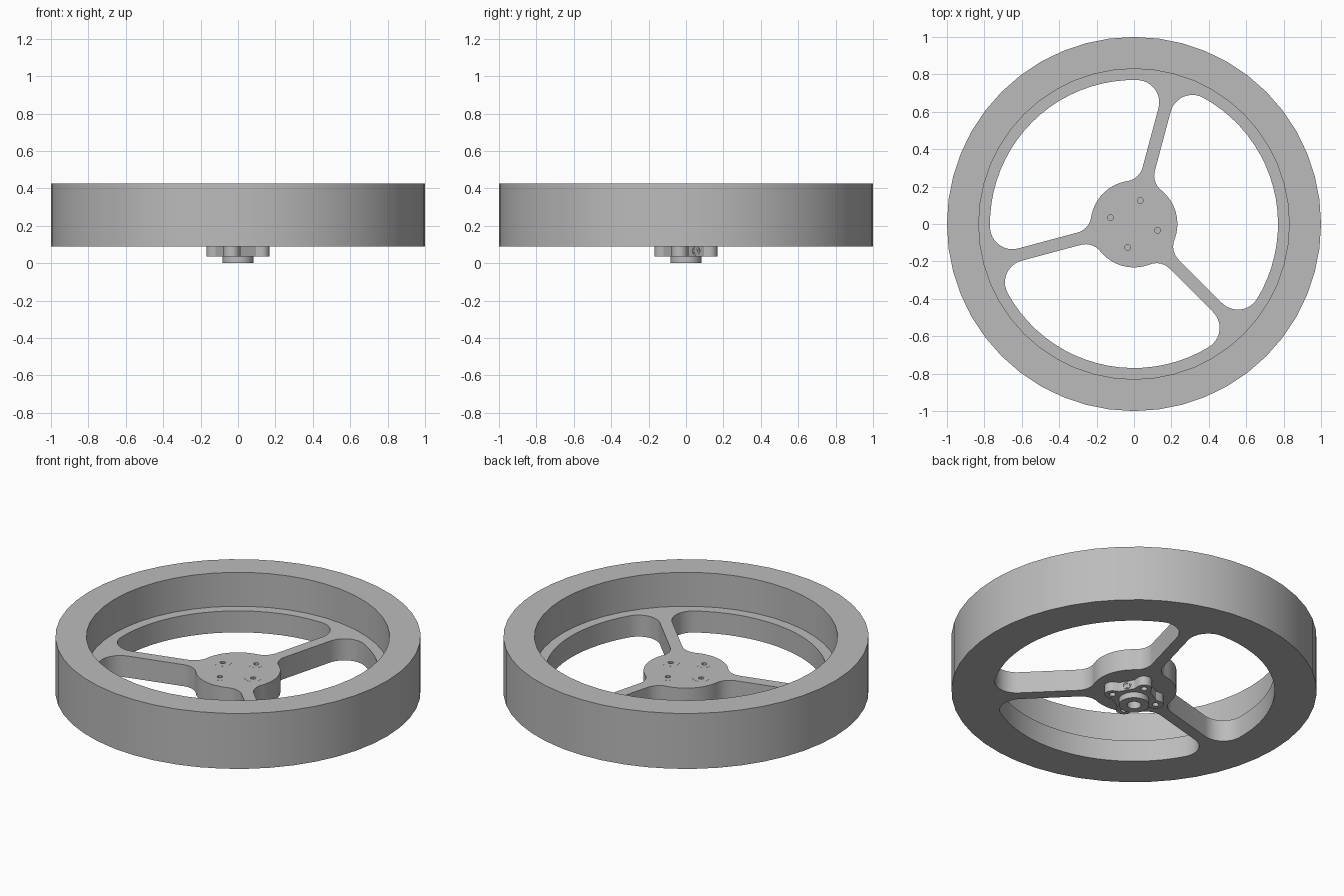
import bpy, bmesh
from math import sin, cos, asin, radians, pi
from mathutils import Matrix

if "Cube" in bpy.data.objects:
    bpy.data.objects.remove(bpy.data.objects["Cube"])

GREY = (0.5, 0.5, 0.5, 1)
metal = bpy.data.materials.new("grey metal")
metal.use_nodes = True
metal.diffuse_color = GREY
metal.node_tree.nodes["Principled BSDF"].inputs["Base Color"].default_value = GREY

SPOKE_ANGLE = radians(75)
RIM_BOTTOM, RIM_TOP, WEB_TOP = 0.09, 0.425, 0.22


def arc(cx, cy, r, a0, a1, n):
    """Points along an arc, angles in radians."""
    return [(cx + r * cos(a0 + (a1 - a0) * i / n),
             cy + r * sin(a0 + (a1 - a0) * i / n)) for i in range(n + 1)]


def circle(r, n=48, x=0, y=0):
    return arc(x, y, r, 0, 2 * pi, n)[:-1]


def rotate(pts, a):
    return [(x * cos(a) - y * sin(a), x * sin(a) + y * cos(a)) for x, y in pts]


def prism(name, loops, z0, z1, matrix=None):
    """Extrude an outline with holes from z0 to z1."""
    curve = bpy.data.curves.new(name, 'CURVE')
    curve.dimensions = '2D'
    curve.fill_mode = 'BOTH'
    curve.extrude = (z1 - z0) / 2
    for loop in loops:
        spline = curve.splines.new('POLY')
        spline.points.add(len(loop) - 1)
        for p, (x, y) in zip(spline.points, loop):
            p.co = (x, y, 0, 1)
        spline.use_cyclic_u = True
    temp = bpy.data.objects.new(name + " outline", curve)
    bpy.context.collection.objects.link(temp)
    graph = bpy.context.evaluated_depsgraph_get()
    mesh = bpy.data.meshes.new_from_object(temp.evaluated_get(graph))
    bpy.data.objects.remove(temp)
    bm = bmesh.new()
    bm.from_mesh(mesh)
    bmesh.ops.remove_doubles(bm, verts=bm.verts, dist=1e-5)
    bmesh.ops.translate(bm, verts=bm.verts, vec=(0, 0, (z0 + z1) / 2))
    if matrix:
        bmesh.ops.transform(bm, matrix=matrix, verts=bm.verts)
    bmesh.ops.recalc_face_normals(bm, faces=bm.faces)
    bm.to_mesh(mesh)
    bm.free()
    mesh.materials.clear()
    mesh.materials.append(metal)
    obj = bpy.data.objects.new(name, mesh)
    bpy.context.collection.objects.link(obj)
    bpy.ops.object.select_all(action='DESELECT')
    obj.select_set(True)
    bpy.context.view_layer.objects.active = obj
    bpy.ops.object.shade_smooth_by_angle(angle=radians(30))
    return obj


def window():
    """Opening between two spokes, with the first spoke along +x."""
    half, hub_r, rim_r, inner, outer = 0.034, 0.232, 0.77, 0.1, 0.12
    a = asin((half + inner) / (hub_r + inner))
    b = asin((half + outer) / (rim_r - outer))
    mid = pi / 3
    side = arc(0, 0, hub_r, mid, a, 8)
    side += arc((hub_r + inner) * cos(a), half + inner, inner,
                pi + a, 1.5 * pi, 8)[1:]
    side += arc((rim_r - outer) * cos(b), half + outer, outer,
                1.5 * pi, 2 * pi + b, 12)
    side += arc(0, 0, rim_r, b, mid, 10)[1:]
    mirrored = rotate([(x, -y) for x, y in side], 2 * mid)
    return side + mirrored[-2:0:-1]


# Heavy outer rim
prism("outer_rim", [circle(1), circle(0.83)], RIM_BOTTOM, RIM_TOP)

# Spoked web, with seats for the four screws
seats = [SPOKE_ANGLE + k * pi / 2 for k in range(4)]
spots = [(0.13 * cos(a), 0.13 * sin(a)) for a in seats]
openings = [rotate(window(), SPOKE_ANGLE + k * 2 * pi / 3) for k in range(3)]
screw_seats = [circle(0.047, 24, x, y) for x, y in spots]
prism("spoked_web", [circle(0.832)] + openings + screw_seats,
      RIM_BOTTOM, WEB_TOP)

# Flush screws with round sockets
for i, (x, y) in enumerate(spots):
    prism(f"screw_head_{i + 1}",
          [circle(0.048, 24, x, y), circle(0.015, 12, x, y)],
          RIM_BOTTOM + 0.002, WEB_TOP + 0.0005)
    prism(f"screw_shank_{i + 1}", [circle(0.019, 16, x, y)], 0.06, 0.16)

# Four-lobed clamping hub under the web
lobed = []
for k in range(4):
    quarter = arc(0.13, 0, 0.043, -radians(75), radians(75), 10)
    # Shallow notch leading to the flat side
    quarter += rotate([(0.112, -0.045), (0.112, 0.045)], pi / 4)
    lobed += rotate(quarter, seats[k])
bore = circle(0.038, 24)
bolt_holes = [circle(0.018, 16, x, y) for x, y in spots]
prism("lobed_hub", [lobed, bore] + bolt_holes, 0.035, RIM_BOTTOM + 0.001)

# Bored boss at the bottom
prism("shaft_boss", [circle(0.083, 32), bore], 0, 0.036)

# Set screw in one flat side of the hub
aim = (Matrix.Translation((0, 0, 0.066))
       @ Matrix.Rotation(radians(30), 4, 'Z')
       @ Matrix.Rotation(pi / 2, 4, 'Y'))
prism("set_screw_collar", [circle(0.025, 24), circle(0.019, 24)],
      0.10, 0.116, aim)
prism("set_screw", [circle(0.017, 24), circle(0.009, 6)], 0.10, 0.115, aim)
